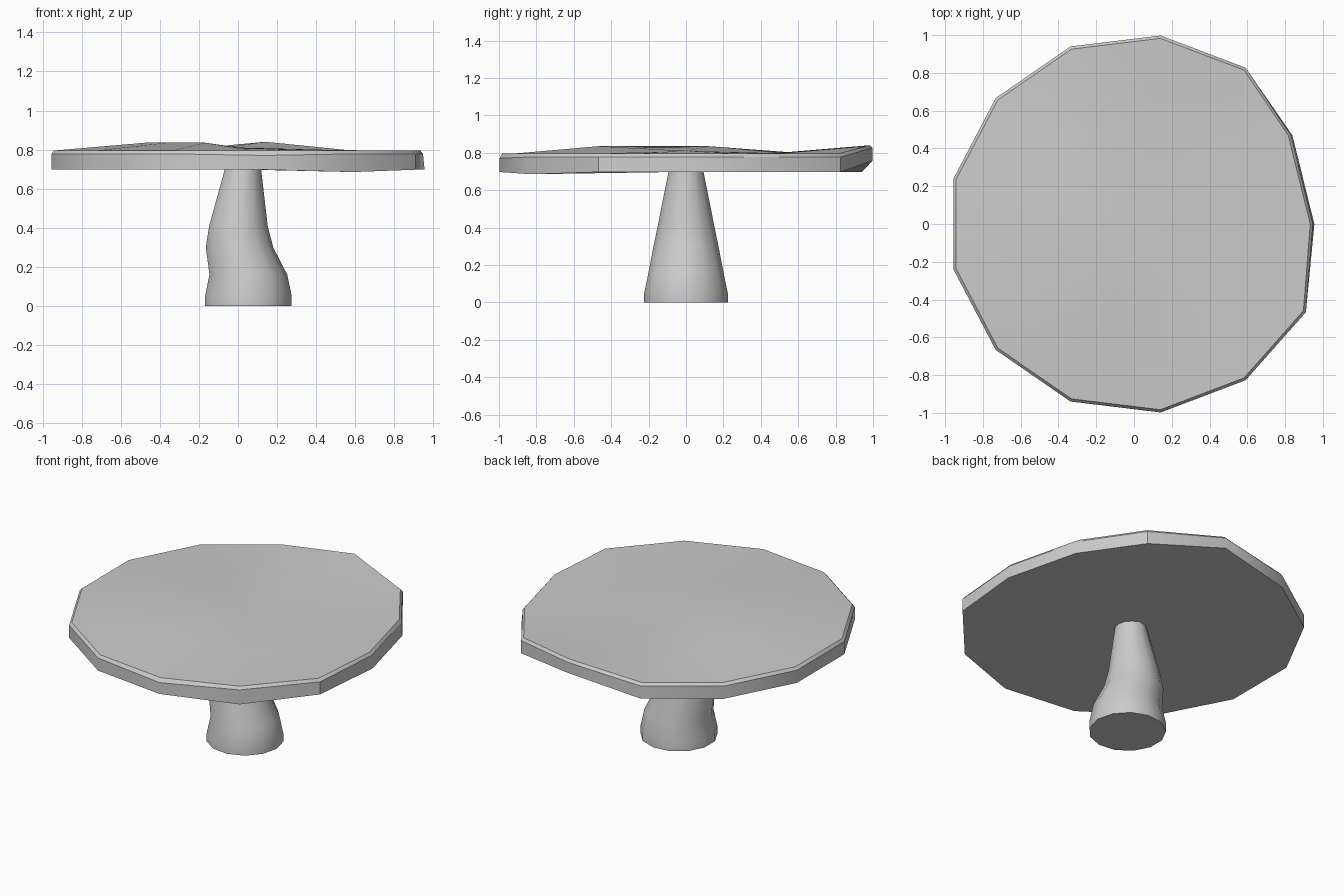
import bpy, bmesh, math

if "Cube" in bpy.data.objects:
    bpy.data.objects.remove(bpy.data.objects["Cube"])
N = 13

def ring(bm, cx, r, z):
    return [bm.verts.new((cx + r * math.cos(2 * math.pi * i / N),
                          r * math.sin(2 * math.pi * i / N), z)) for i in range(N)]

def bridge(bm, a, b):
    for i in range(N):
        j = (i + 1) % N
        bm.faces.new((a[i], a[j], b[j], b[i]))

def fan(bm, a, centre):
    c = bm.verts.new(centre)
    for i in range(N):
        bm.faces.new((a[i], a[(i + 1) % N], c))

def finish(bm, name):
    bmesh.ops.recalc_face_normals(bm, faces=bm.faces)
    me = bpy.data.meshes.new(name)
    bm.to_mesh(me)
    bm.free()
    ob = bpy.data.objects.new(name, me)
    bpy.context.collection.objects.link(ob)
    bpy.ops.object.select_all(action='DESELECT')
    ob.select_set(True)
    bpy.context.view_layer.objects.active = ob
    bpy.ops.object.shade_smooth_by_angle(angle=math.radians(30))

# Uneven thirteen-sided tabletop with a thin bevelled rim
bm = bmesh.new()
low = ring(bm, 0.02, 1.005, 0.697)
rim = ring(bm, 0.02, 1.005, 0.778)
edge = ring(bm, 0.02, 0.99, 0.795)
inner = ring(bm, 0.01, 0.5, 0.797)
# Worn corners on the right side
for r, inset in ((low, 0), (rim, 0.008), (edge, 0.022)):
    r[0].co.x, r[0].co.y = 0.955 - inset, 0
    r[1].co.x, r[1].co.y = 0.838 - inset, 0.47
# Raised back corner, dipped front corner
low[3].co.z, rim[3].co.z, edge[3].co.z = 0.757, 0.825, 0.84
low[11].co.z = 0.685
rim[10].co.z = 0.77
# Gentle swelling on the left of the top
for i in (6, 7, 8, 9):
    inner[i].co.z = 0.835
for a, b in ((low, rim), (rim, edge), (edge, inner)):
    bridge(bm, a, b)
fan(bm, inner, (0.01, 0, 0.81))
fan(bm, low, (0.02, 0, 0.698))
finish(bm, "tabletop")

# Crooked trunk-like pedestal: centre x, radius, height
profile = [(0.05, 0.225, 0), (0.05, 0.225, 0.05), (0.05, 0.202, 0.16),
           (0.005, 0.175, 0.30), (0.0, 0.152, 0.41), (0.025, 0.092, 0.71)]
bm = bmesh.new()
rings = [ring(bm, *p) for p in profile]
for a, b in zip(rings, rings[1:]):
    bridge(bm, a, b)
bm.faces.new(rings[0])
bm.faces.new(rings[-1])
finish(bm, "pedestal")
